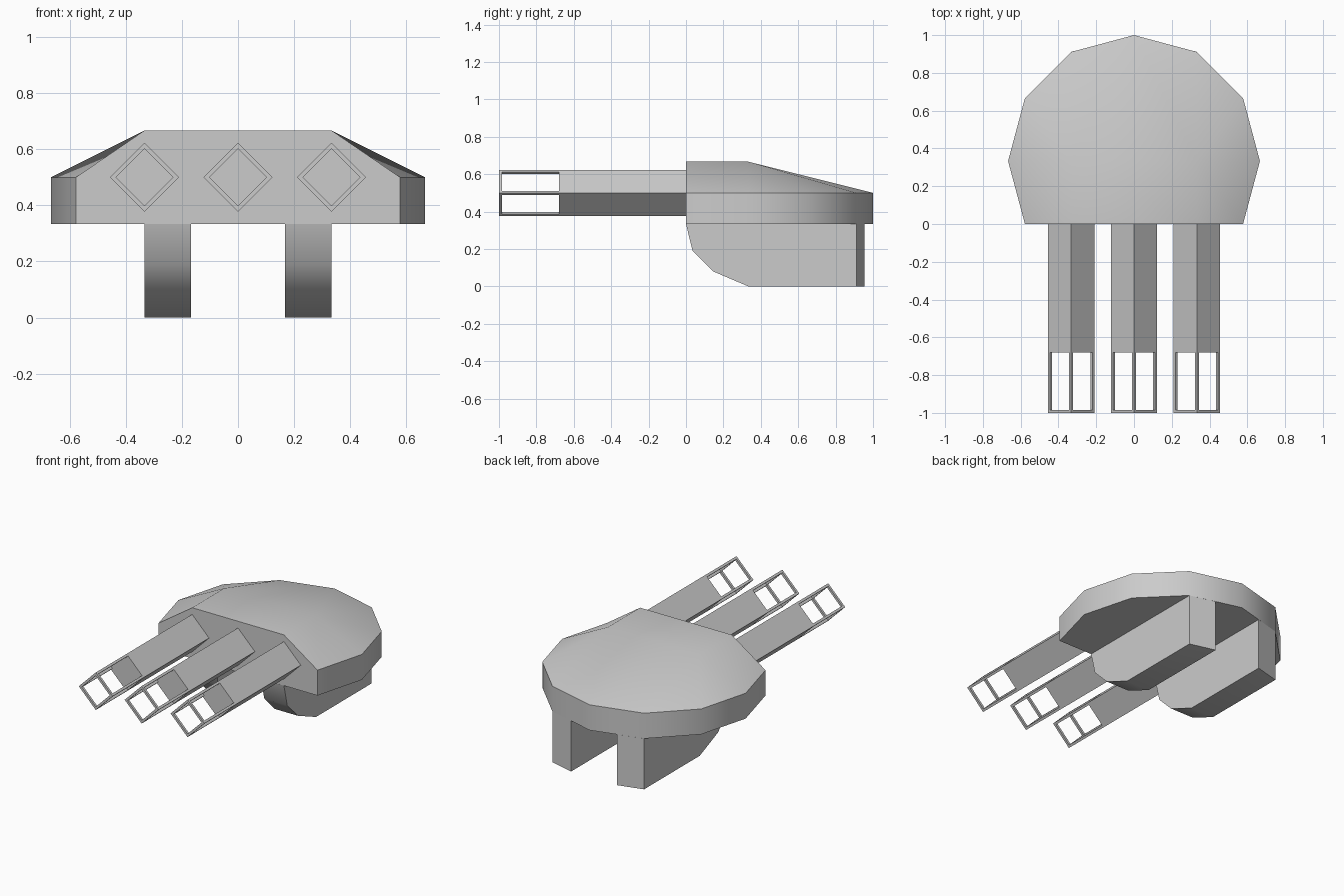
import bpy, bmesh, math
from mathutils import Matrix

if "Cube" in bpy.data.objects:
    bpy.data.objects.remove(bpy.data.objects["Cube"])


def finish(name, bm, angle=None):
    bmesh.ops.recalc_face_normals(bm, faces=bm.faces)
    mesh = bpy.data.meshes.new(name)
    bm.to_mesh(mesh)
    bm.free()
    obj = bpy.data.objects.new(name, mesh)
    bpy.context.collection.objects.link(obj)
    if angle:
        bpy.ops.object.select_all(action='DESELECT')
        bpy.context.view_layer.objects.active = obj
        obj.select_set(True)
        bpy.ops.object.shade_smooth_by_angle(angle=math.radians(angle))
    return obj


# Hull: nine corners of a twelve-sided disc, cut flat at the front, with a sloped roof
R, CY = 0.6667, 0.3333
ring = [(R * math.cos(math.radians(a)), CY + R * math.sin(math.radians(a)))
        for a in range(-30, 211, 30)]
bm = bmesh.new()
low = [bm.verts.new((x, y, 0.3333)) for x, y in ring]
rim = [bm.verts.new((x, y, 0.5)) for x, y in ring]
fr, br, bl, fl = [bm.verts.new((x, y, 0.6667)) for x, y in
                  ((CY, 0), (CY, CY), (-CY, CY), (-CY, 0))]
bm.faces.new(low)
for i in range(8):
    bm.faces.new((low[i], low[i + 1], rim[i + 1], rim[i]))
bm.faces.new((low[8], low[0], rim[0], fr, fl, rim[8]))
bm.faces.new((fr, br, bl, fl))
bm.faces.new((rim[0], rim[1], br, fr))
bm.faces.new((rim[8], fl, bl, rim[7]))
for i in range(1, 4):
    bm.faces.new((rim[i], rim[i + 1], br))
    bm.faces.new((rim[8 - i], bl, rim[7 - i]))
bm.faces.new((rim[4], bl, br))
finish("hull", bm, 35)

# Skids: side profile spanned in x, rear end following the hull outline
profile = [(0, 0.333), (0.035, 0.19), (0.145, 0.08), (0.333, 0), (None, 0), (None, 0.333)]
for side, label in ((-1, "left"), (1, "right")):
    bm = bmesh.new()
    loops = [[bm.verts.new((side * x, rear if y is None else y, z)) for y, z in profile]
             for x, rear in ((0.1667, 0.955), (0.3333, 0.911))]
    for loop in loops:
        bm.faces.new(loop)
    n = len(profile)
    for i in range(n):
        j = (i + 1) % n
        bm.faces.new((loops[0][i], loops[0][j], loops[1][j], loops[1][i]))
    finish(label + "_skid", bm, 35)


# Barrels: square bars turned on edge, ending in an open cage (3x3x3 cells, some empty)
def barrel(name, cx):
    a, b = 0.087, 0.072
    xs, ys = (-a, -b, b, a), (-1, -0.985, -0.68, 0)

    def solid(c):
        if min(c) < 0 or max(c) > 2:
            return False
        i, j, k = c
        return j == 2 or (j == 0 and (i, k) != (1, 1)) or (j == 1 and i != 1 and k != 1)

    bm = bmesh.new()
    for c in [(i, j, k) for i in range(3) for j in range(3) for k in range(3)]:
        if not solid(c):
            continue
        for axis in range(3):
            for d in (0, 1):
                nb = list(c)
                nb[axis] += 2 * d - 1
                if solid(nb):
                    continue
                u, v = [t for t in range(3) if t != axis]
                corners = []
                for du, dv in ((0, 0), (1, 0), (1, 1), (0, 1)):
                    p = list(c)
                    p[axis] += d
                    p[u] += du
                    p[v] += dv
                    corners.append(bm.verts.new((xs[p[0]], ys[p[1]], xs[p[2]])))
                bm.faces.new(corners)
    bmesh.ops.remove_doubles(bm, verts=bm.verts, dist=1e-5)
    bm.transform(Matrix.Translation((cx, 0, 0.5)) @ Matrix.Rotation(math.radians(45), 4, 'Y'))
    finish(name, bm)


for label, cx in (("left", -0.3333), ("middle", 0), ("right", 0.3333)):
    barrel(label + "_barrel", cx)
